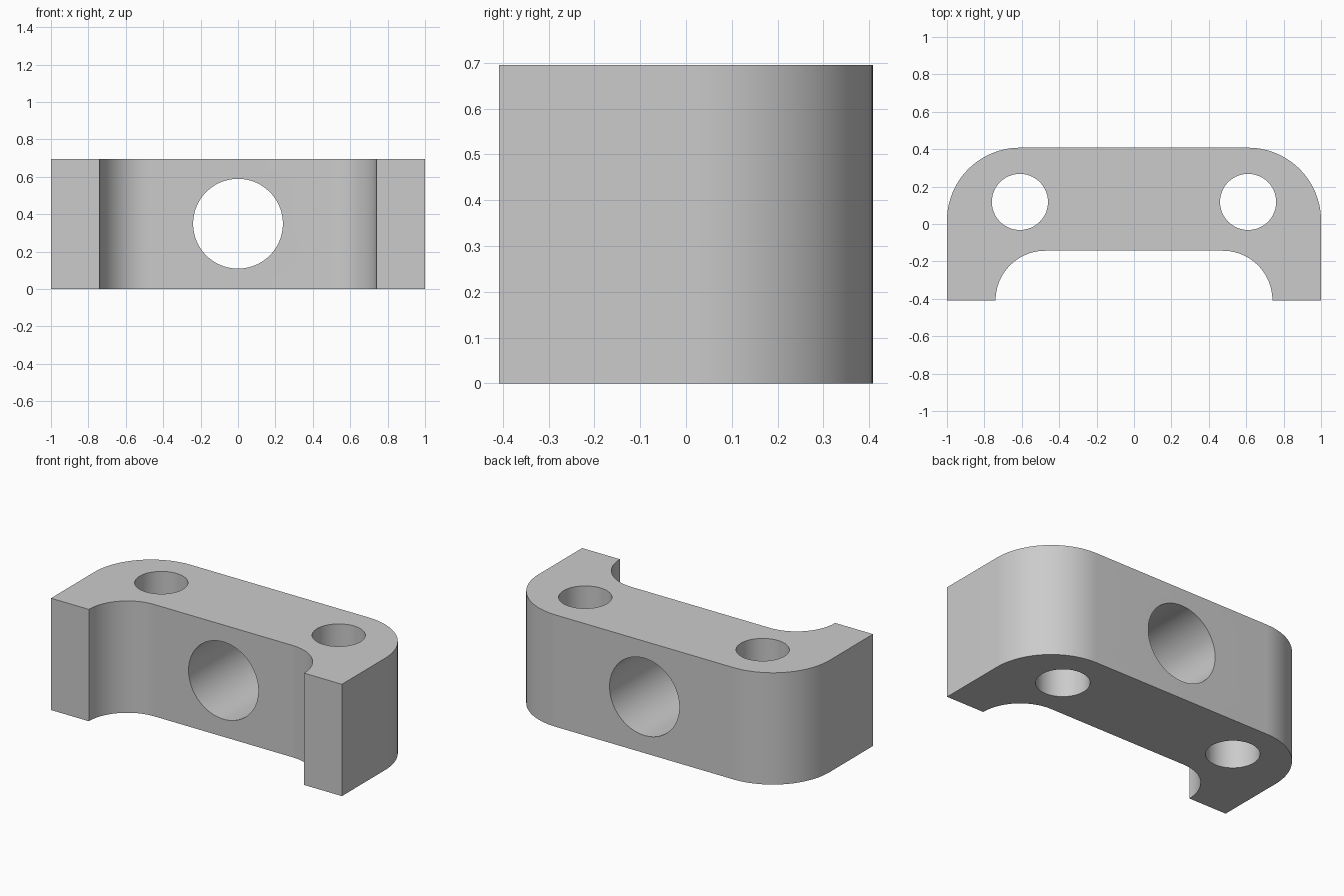
import bpy, bmesh
from math import sin, cos, pi, radians

old = bpy.data.objects.get("Cube")
if old:
    bpy.data.objects.remove(old, do_unlink=True)

HEIGHT = 0.695
DEPTH = 0.408      # half of the depth
OUTER_R = 0.39
INNER_R = 0.265
INNER_X = 0.74
STEPS = 24

grey = bpy.data.materials.new("light grey")
grey.use_nodes = True
colour = (0.6, 0.6, 0.6, 1)
grey.diffuse_color = colour
grey.node_tree.nodes["Principled BSDF"].inputs["Base Color"].default_value = colour


def arc(cx, cy, r, start, end):
    """Points of a circular arc, angles in degrees."""
    angles = [radians(start + (end - start) * i / STEPS) for i in range(STEPS + 1)]
    return [(cx + r * cos(a), cy + r * sin(a)) for a in angles]


# Clamp profile: right half of the outline, mirrored for the other half
half = arc(INNER_X - INNER_R, -DEPTH, INNER_R, 90, 0)
half.append((1, -DEPTH))
half += arc(1 - OUTER_R, DEPTH - OUTER_R, OUTER_R, 0, 90)
outline = half + [(-x, y) for x, y in reversed(half)]

# Extruded body
bm = bmesh.new()
base = bm.faces.new([bm.verts.new((x, y, 0)) for x, y in outline])
raised = bmesh.ops.extrude_face_region(bm, geom=[base])
top = [v for v in raised["geom"] if isinstance(v, bmesh.types.BMVert)]
bmesh.ops.translate(bm, verts=top, vec=(0, 0, HEIGHT))
bmesh.ops.recalc_face_normals(bm, faces=bm.faces)
mesh = bpy.data.meshes.new("clamp_body")
bm.to_mesh(mesh)
bm.free()
body = bpy.data.objects.new("clamp_body", mesh)
bpy.context.collection.objects.link(body)
mesh.materials.append(grey)


def drill(name, radius, location, tilt=0):
    """Cut a round through hole in the body."""
    bpy.ops.mesh.primitive_cylinder_add(vertices=96, radius=radius, depth=2,
                                        location=location, rotation=(tilt, 0, 0))
    cutter = bpy.context.object
    cutter.name = name
    cutter.hide_render = True
    cutter.data.materials.append(grey)
    mod = body.modifiers.new(name, 'BOOLEAN')
    mod.operation = 'DIFFERENCE'
    mod.solver = 'EXACT'
    mod.object = cutter
    bpy.ops.object.select_all(action='DESELECT')
    bpy.context.view_layer.objects.active = body
    body.select_set(True)
    bpy.ops.object.modifier_apply(modifier=name)
    bpy.data.objects.remove(cutter, do_unlink=True)


# Bolt holes and the central bore
for side, x in (("left", 0.61), ("right", -0.61)):
    drill(side + "_bolt_hole", 0.15, (x, 0.118, HEIGHT / 2))
drill("central_bore", 0.24, (0, 0, HEIGHT / 2 + 0.002), pi / 2)

bpy.ops.object.shade_smooth_by_angle(angle=radians(30))
